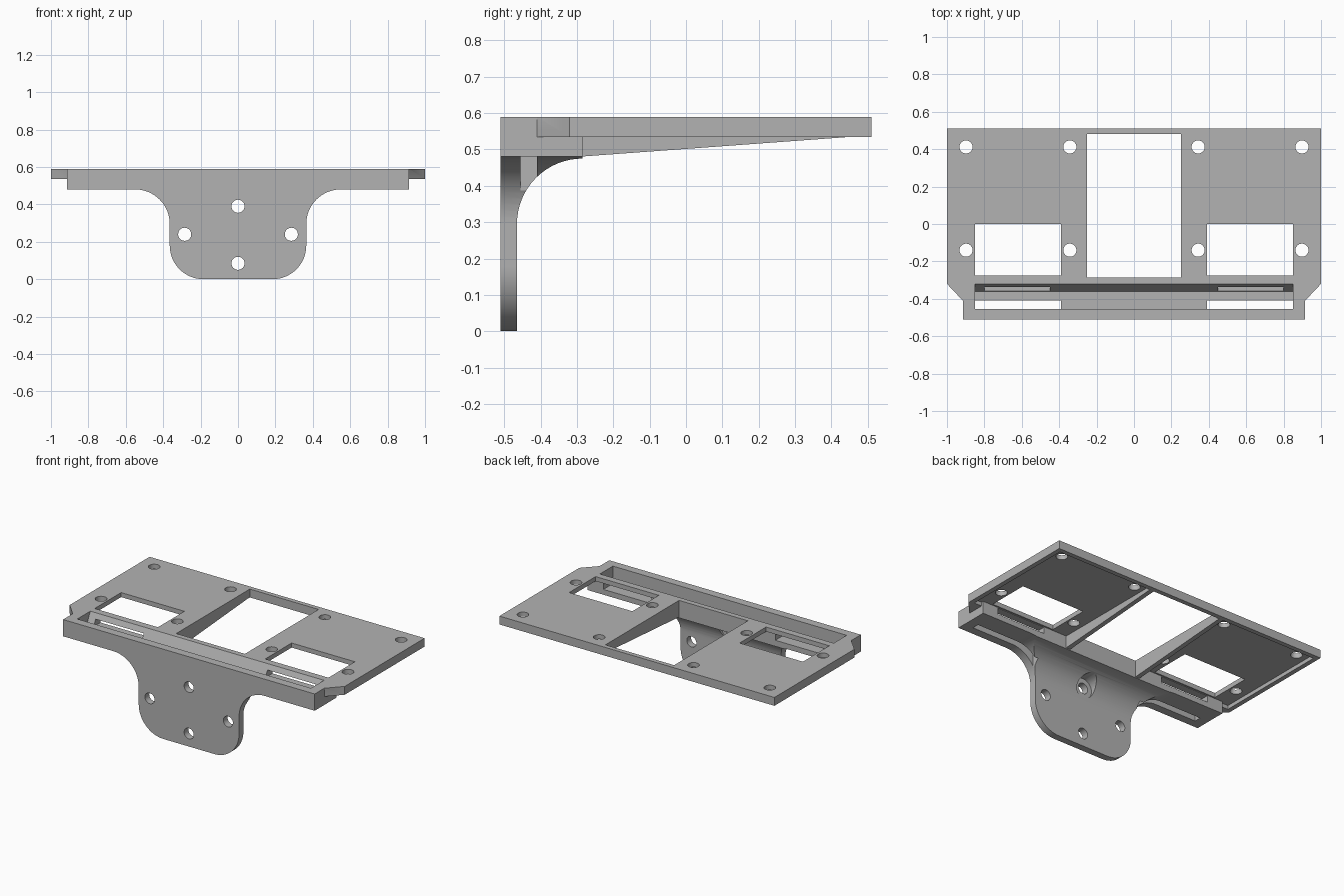
import bpy, bmesh
from math import sin, cos, radians
from mathutils import Vector

cube = bpy.data.objects.get("Cube")
if cube:
    bpy.data.objects.remove(cube, do_unlink=True)

grey = bpy.data.materials.new("plain grey")
grey.use_nodes = True
grey.diffuse_color = (0.45, 0.45, 0.45, 1)
grey.node_tree.nodes["Principled BSDF"].inputs["Base Color"].default_value = grey.diffuse_color


def prism(name, points, axis, start, end):
    """Extrude a flat outline along x, y or z."""
    place = {"x": lambda p, d: (d, p[0], p[1]),
             "y": lambda p, d: (p[0], d, p[1]),
             "z": lambda p, d: (p[0], p[1], d)}[axis]
    bm = bmesh.new()
    face = bm.faces.new([bm.verts.new(place(p, start)) for p in points])
    out = bmesh.ops.extrude_face_region(bm, geom=[face])
    move = Vector(place((0, 0), end - start))
    bmesh.ops.translate(bm, vec=move, verts=[g for g in out["geom"] if isinstance(g, bmesh.types.BMVert)])
    bmesh.ops.recalc_face_normals(bm, faces=bm.faces)
    mesh = bpy.data.meshes.new(name)
    bm.to_mesh(mesh)
    bm.free()
    mesh.materials.append(grey)
    obj = bpy.data.objects.new(name, mesh)
    bpy.context.collection.objects.link(obj)
    return obj


def box(name, x0, x1, y0, y1, z0, z1):
    return prism(name, [(x0, y0), (x1, y0), (x1, y1), (x0, y1)], "z", z0, z1)


def arc(cx, cy, r, a0, a1, n=16):
    angles = [radians(a0 + (a1 - a0) * i / n) for i in range(n + 1)]
    return [(cx + r * cos(a), cy + r * sin(a)) for a in angles]


def drill(name, u, v, r, axis, start, end):
    return prism(name, arc(u, v, r, 0, 348.75, 31), axis, start, end)


def combine(obj, tool, operation):
    mod = obj.modifiers.new("combine", "BOOLEAN")
    mod.operation, mod.solver, mod.object = operation, "EXACT", tool
    bpy.context.view_layer.objects.active = obj
    bpy.ops.object.modifier_apply(modifier=mod.name)
    bpy.data.objects.remove(tool, do_unlink=True)


def mirrored(points):
    return points + [(-x, z) for x, z in reversed(points)]


# Deck with chamfered front corners, hollow underneath
shelf = prism("mounting_shelf", mirrored([(0.9, -0.45), (0.915, -0.41), (1, -0.32), (1, 0.51)]),
              "z", 0.535, 0.59)
for s in (-1, 1):
    xs = sorted((s * 0.28, s * 0.97))
    combine(shelf, box("underside_pocket", *xs, -0.3, 0.48, 0.4, 0.56), "DIFFERENCE")

# Deep front beam
combine(shelf, box("front_beam", -0.915, 0.915, -0.51, -0.285, 0.48, 0.59), "UNION")

# Tapered ribs on both sides of the centre opening
wedge = [(-0.295, 0.48), (0.47, 0.536), (0.49, 0.57), (-0.295, 0.57)]
for s in (-1, 1):
    xs = sorted((s * 0.24, s * 0.28))
    combine(shelf, prism("rib", wedge, "x", *xs), "UNION")

# Hanging back plate: flared outline crossed with a filleted side profile
outline = mirrored(arc(0.185, 0.18, 0.18, -90, 0) + arc(0.55, 0.295, 0.185, 180, 90) + [(0.55, 0.5)])
side = [(-0.51, 0), (-0.465, 0)] + arc(-0.285, 0.295, 0.18, 180, 90) + [(-0.285, 0.5), (-0.51, 0.5)]
plate = prism("hanging_plate", side, "x", -0.8, 0.8)
combine(plate, prism("plate_outline", outline, "y", -0.6, -0.2), "INTERSECT")
combine(shelf, plate, "UNION")

# Centre opening and the trough with a sloping rear wall
cuts = [box("centre_opening", -0.25, 0.25, -0.285, 0.48, 0.4, 0.7),
        prism("trough", [(-0.455, 0.51), (-0.36, 0.51), (-0.31, 0.61), (-0.455, 0.61)], "x", -0.85, 0.85)]

# Side windows, floor slots, wall slits and deck screw holes
for s in (-1, 1):
    wide = sorted((s * 0.39, s * 0.85))
    cuts.append(box("window", *wide, -0.275, 0, 0.5, 0.7))
    cuts.append(box("floor_slot", *wide, -0.455, -0.41, 0.2, 0.55))
    cuts.append(box("wall_slit", *sorted((s * 0.45, s * 0.8)), -0.4, -0.26, 0.515, 0.557))
    for x in (0.343, 0.898):
        for y in (-0.14, 0.412):
            cuts.append(drill("deck_hole", s * x, y, 0.035, "z", 0.5, 0.7))

# Holes of the hanging plate, the top one with a counterbore in the fillet
for x, z in ((0, 0.39), (0, 0.085), (0.285, 0.24), (-0.285, 0.24)):
    cuts.append(drill("plate_hole", x, z, 0.035, "y", -0.6, -0.4))
cuts.append(drill("counterbore", 0, 0.39, 0.065, "y", -0.465, -0.2))

for cut in cuts:
    combine(shelf, cut, "DIFFERENCE")

bpy.ops.object.select_all(action="DESELECT")
shelf.select_set(True)
bpy.context.view_layer.objects.active = shelf
bpy.ops.object.shade_smooth_by_angle(angle=radians(30))
